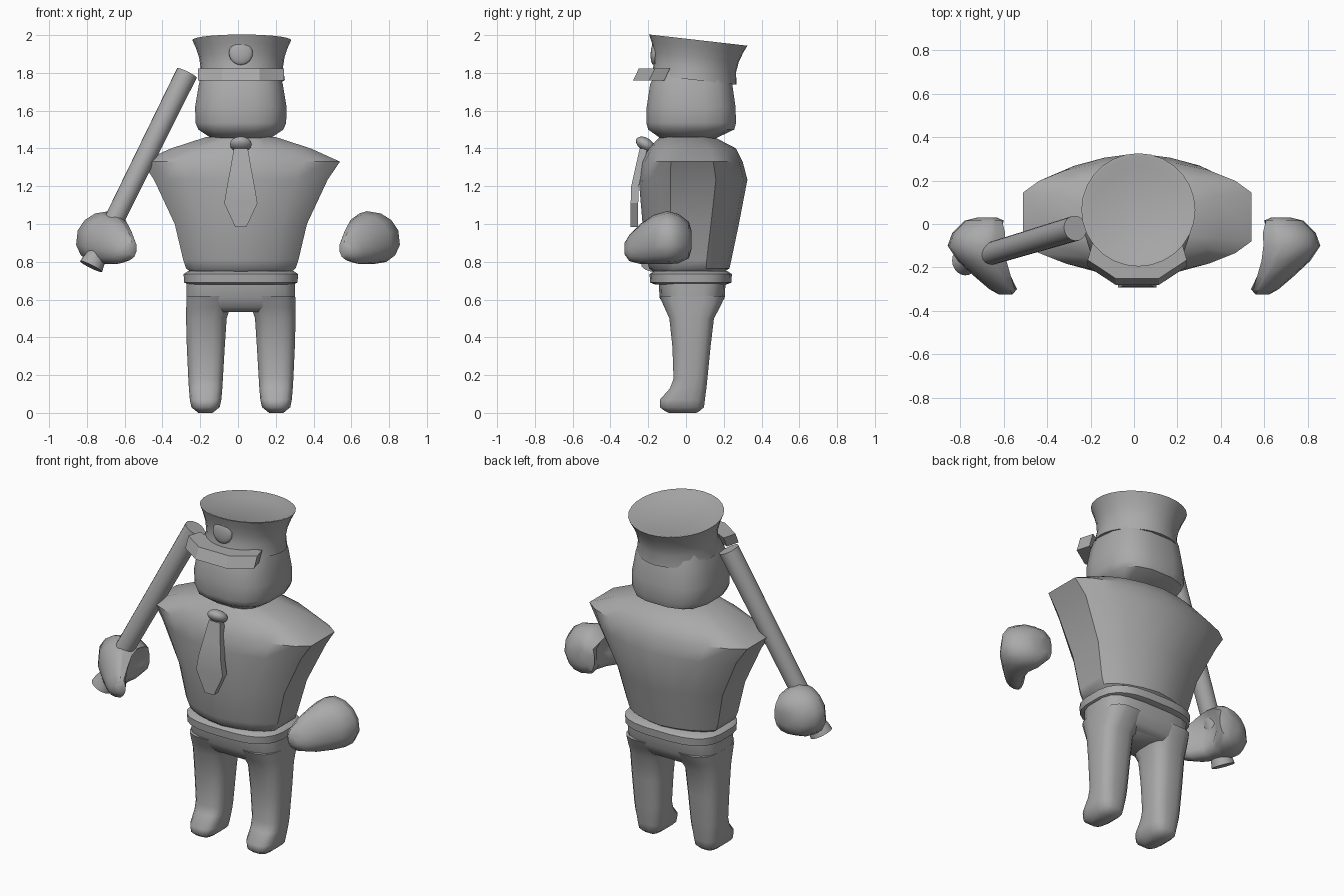
import bpy, bmesh, math
from mathutils import Vector, Matrix

if "Cube" in bpy.data.objects:
    bpy.data.objects.remove(bpy.data.objects["Cube"])

grey = bpy.data.materials.new("plain_grey")
grey.diffuse_color = (0.4, 0.4, 0.4, 1)
grey.use_nodes = True
grey.node_tree.nodes["Principled BSDF"].inputs["Base Color"].default_value = grey.diffuse_color
CX = 0.015  # body centre line


def make(name, bm, angle=40):
    bmesh.ops.recalc_face_normals(bm, faces=bm.faces)
    me = bpy.data.meshes.new(name)
    bm.to_mesh(me)
    bm.free()
    me.materials.append(grey)
    ob = bpy.data.objects.new(name, me)
    bpy.context.collection.objects.link(ob)
    bpy.ops.object.select_all(action='DESELECT')
    bpy.context.view_layer.objects.active = ob
    ob.select_set(True)
    bpy.ops.object.shade_smooth_by_angle(angle=math.radians(angle))
    return ob


def squircle(n, p):
    pts = []
    for i in range(n):
        a = 2 * math.pi * (i + 0.5) / n
        c, s = math.cos(a), math.sin(a)
        pts.append((math.copysign(abs(c) ** (2 / p), c), math.copysign(abs(s) ** (2 / p), s)))
    m = max(x for x, y in pts)
    return [(x / m, y / m) for x, y in pts]


def skin(rings):
    """Bridge a list of closed point rings and cap both ends."""
    bm = bmesh.new()
    loops = [[bm.verts.new(p) for p in r] for r in rings]
    n = len(loops[0])
    for a, b in zip(loops, loops[1:]):
        for i in range(n):
            j = (i + 1) % n
            bm.faces.new((a[i], a[j], b[j], b[i]))
    bm.faces.new(loops[0])
    bm.faces.new(loops[-1])
    return bm


def stack(shape, rows):
    """Rows are (z, x0, x1, y0, y1) boxes filled with the unit shape."""
    return skin([[((x0 + x1) / 2 + u * (x1 - x0) / 2, (y0 + y1) / 2 + v * (y1 - y0) / 2, z)
                  for u, v in shape] for z, x0, x1, y0, y1 in rows])


def sym(z, r, y0, y1):
    return (z, CX - r, CX + r, y0, y1)


# torso with wide pointed shoulders
q = [(1, .42), (.86, .62), (.63, .8), (.33, .93), (0, 1)]
half = q + [(-x, y) for x, y in q[-2::-1]]
chest = half + [(-x, -y) for x, y in half]
make("torso", stack(chest, [
    sym(.745, .265, -.17, .20), sym(.765, .29, -.195, .23), sym(.81, .305, -.21, .24),
    sym(1.0, .35, -.23, .28), sym(1.235, .46, -.25, .325), sym(1.33, .525, -.235, .30),
    sym(1.40, .37, -.20, .265), sym(1.46, .185, -.14, .15)]), 35)

# head
make("head", stack(squircle(16, 2.8), [
    sym(1.45, .15, -.13, .15), sym(1.50, .225, -.20, .255), sym(1.535, .24, -.21, .265),
    sym(1.62, .242, -.208, .262), sym(1.74, .222, -.19, .245), sym(1.82, .20, -.15, .22)]))

# belt
make("belt", stack(squircle(24, 3), [
    sym(.68, .275, -.165, .215), sym(.69, .30, -.19, .24), sym(.735, .303, -.193, .243),
    sym(.75, .28, -.17, .22)]), 60)

# hips joining both legs
make("hips", stack(squircle(20, 3.4), [
    sym(.535, .278, -.085, .15), sym(.56, .287, -.11, .175), sym(.61, .288, -.14, .205),
    sym(.70, .287, -.145, .21)]), 60)

# legs with short feet
for side, name in ((1, "right_leg"), (-1, "left_leg")):
    rows = []
    for z, a, b, y0, y1 in [(0.012, .135, .24, -.115, .075), (.03, .112, .262, -.138, .095),
                            (.07, .103, .27, -.138, .10), (.13, .098, .275, -.085, .108),
                            (.18, .095, .278, -.066, .113), (.35, .085, .286, -.072, .13),
                            (.50, .075, .29, -.088, .148), (.56, .055, .289, -.115, .18),
                            (.62, .03, .288, -.142, .208)]:
        xs = sorted((CX + side * a, CX + side * b))
        rows.append((z, xs[0], xs[1], y0, y1))
    rows.insert(0, (0, *[rows[0][1] + .015, rows[0][2] - .015], -.09, .055))
    make(name, stack(squircle(16, 3), rows), 60)

# flared cap with a sunken crown, tipped backwards
profile = [(0, .19), (0, .228), (.065, .218), (.12, .226), (.17, .243), (.212, .262),
           (.212, .25), (.195, .202)]
rings = [[(r * math.cos(a), r * math.sin(a), h)
          for a in [2 * math.pi * i / 28 for i in range(28)]] for h, r in profile]
bm = skin(rings)
bm.transform(Matrix.Translation((CX + .005, .041, 1.763)) @ Matrix.Rotation(-math.radians(6.5), 4, 'X'))
make("cap", bm, 30)

# cap visor, a bent slab
outer = [(-.228, -.165), (-.10, -.25), (.10, -.25), (.228, -.165)]
inner = [(.205, -.085), (.085, -.14), (-.085, -.14), (-.205, -.085)]
bm = skin([[(CX + x, y + dy, z) for x, y in outer + inner]
           for z, dy in ((1.76, -.03), (1.823, 0))])
bmesh.ops.triangulate(bm, faces=[f for f in bm.faces if len(f.verts) > 4])
make("visor", bm, 20)


def ball(name, loc, size, tilt):
    bm = bmesh.new()
    bmesh.ops.create_uvsphere(bm, u_segments=20, v_segments=12, radius=1)
    bm.transform(Matrix.Translation(loc) @ Matrix.Rotation(math.radians(tilt), 4, 'X')
                 @ Matrix.Diagonal((*size, 1)))
    make(name, bm, 60)


ball("cap_badge", (CX, -.167, 1.905), (.063, .02, .063), -4)
ball("tie_knot", (CX, -.215, 1.422), (.058, .055, .034), -32)

# tie blade
bm = skin([[(CX + s * w, y + d, z) for s, d in ((-1, 0), (1, 0), (1, .04), (-1, .04))]
           for z, w, y in [(.985, .03, -.293), (1.11, .088, -.293), (1.2, .073, -.29),
                           (1.29, .056, -.27), (1.40, .037, -.245)]])
make("tie_blade", bm, 30)

# cupped hands, sections run from wrist to fingertips
sections = [(.03, .63, .72, .87, .96), (.015, .59, .78, .82, 1.01), (-.04, .57, .835, .795, 1.05),
            (-.10, .57, .857, .79, 1.065), (-.17, .565, .81, .79, 1.045),
            (-.24, .55, .735, .79, 1.0), (-.30, .538, .665, .805, .94), (-.325, .56, .62, .84, .90)]
dents = [0, .01, .06, .10, .08, .03, 0, 0]
for side, name in ((1, "right_hand"), (-1, "left_hand")):
    rings = []
    for (y, x0, x1, z0, z1), dent in zip(sections, dents):
        ring = []
        for u, v in squircle(14, 2.3):
            x = (x0 + x1) / 2 + u * (x1 - x0) / 2 - v * (.03 if u > 0 else 0) * (v > 0)
            if u < 0 and v < .6:  # hollow palm
                x += dent * -u * (1 - abs(v) * .6)
            ring.append((side * x, y, (z0 + z1) / 2 + v * (z1 - z0) / 2))
        rings.append(ring)
    make(name, skin(rings), 60)

# baton held in the left hand
low, high = Vector((-.778, -.172, .775)), Vector((-.27, -.02, 1.80))
axis = high - low
turn = axis.to_track_quat('Z', 'Y').to_matrix().to_4x4()
rings = [[(r * math.cos(a), r * math.sin(a), t * axis.length)
          for a in [2 * math.pi * i / 20 for i in range(20)]]
         for t, r in [(0, .065), (.03, .06), (.06, .05), (.12, .05), (.2, .052), (1, .058)]]
bm = skin(rings)
bm.transform(Matrix.Translation(low) @ turn)
make("baton", bm, 40)
